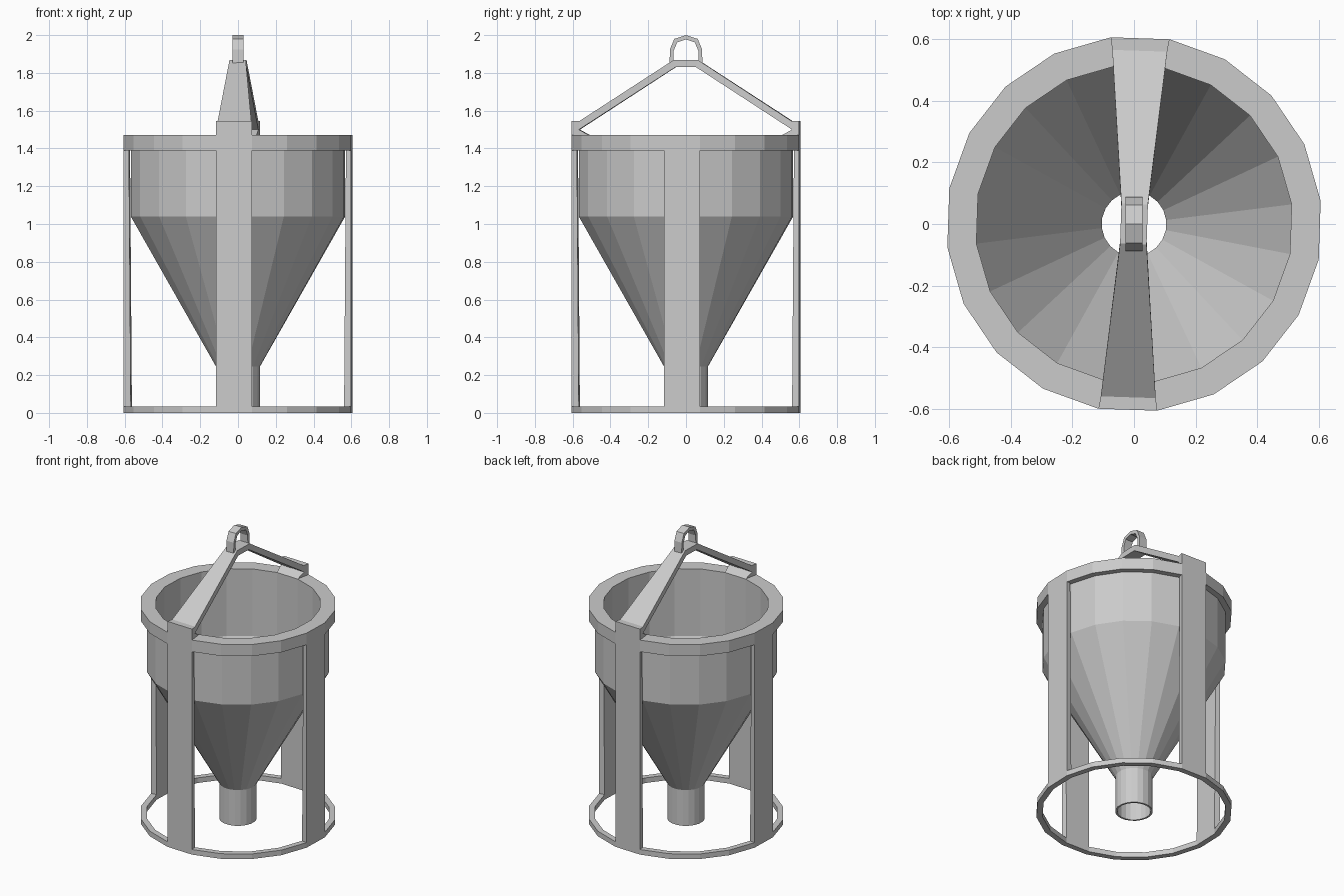
import bpy
from math import sin, cos, tan, radians, pi

if "Cube" in bpy.data.objects:
    bpy.data.objects.remove(bpy.data.objects["Cube"])

SIDES = 20
OFFSET = radians(7.1)          # first corner of the 20-sided rings
STEP = 2 * pi / SIDES
TWIST = OFFSET - STEP / 2      # direction of the facet nearest each axis


def add_mesh(name, verts, faces):
    mesh = bpy.data.meshes.new(name)
    mesh.from_pydata(verts, [], faces)
    mesh.update()
    obj = bpy.data.objects.new(name, mesh)
    bpy.context.collection.objects.link(obj)
    return obj


def polar(r, k, z):
    a = OFFSET + k * STEP
    return (r * cos(a), r * sin(a), z)


def lathe(name, profile):
    """Revolve a closed (radius, z) profile, listed counter-clockwise."""
    n = len(profile)
    verts = [polar(r, k, z) for k in range(SIDES) for r, z in profile]
    faces = []
    for k in range(SIDES):
        a, b = k * n, (k + 1) % SIDES * n
        for i in range(n):
            j = (i + 1) % n
            faces.append((a + i, b + i, b + j, a + j))
    return add_mesh(name, verts, faces)


def band(name, pairs):
    """Loft a strip: pairs of outer and inner (y, z, half width)."""
    verts, faces = [], []
    for (yo, zo, wo), (yi, zi, wi) in pairs:
        verts += [(-wo, yo, zo), (wo, yo, zo), (wi, yi, zi), (-wi, yi, zi)]
    last = 4 * (len(pairs) - 1)
    for s in range(0, last, 4):
        for i in range(4):
            j = (i + 1) % 4
            faces.append((s + i, s + j, s + 4 + j, s + 4 + i))
    faces += [(3, 2, 1, 0), (last, last + 1, last + 2, last + 3)]
    return add_mesh(name, verts, faces)


def mirrored(half):
    """Complete a symmetric list of section pairs across y = 0."""
    flip = [tuple((-y, z, w) for y, z, w in p) for p in reversed(half)]
    return half + [p for p in flip if p[0][0] != 0]


# Hopper: rim, cylinder, cone and open spout in one double-walled shell
lathe("hopper", [
    (0.61, 1.39), (0.61, 1.47), (0.515, 1.47), (0.515, 1.01),
    (0.105, 0.24), (0.105, 0.0), (0.117, 0.0), (0.117, 0.245),
    (0.572, 1.04), (0.572, 1.39)])

# Base ring
lathe("base_ring", [(0.572, 0), (0.61, 0), (0.61, 0.035), (0.572, 0.035)])

# Four legs, each one facet wide, between base ring and rim
for name, k in (("right", 0), ("back", 5), ("left", 10), ("front", 15)):
    verts = []
    for z, inner in ((0.035, 0.572), (1.39, 0.582)):
        verts += [polar(inner, k - 1, z), polar(0.61, k - 1, z),
                  polar(0.61, k, z), polar(inner, k, z)]
    add_mesh(name + "_leg", verts, [
        (0, 3, 2, 1), (4, 5, 6, 7), (0, 1, 5, 4),
        (1, 2, 6, 5), (2, 3, 7, 6), (3, 0, 4, 7)])

# Lifting strap over the top, tapering to the middle
edge = 0.61 * cos(STEP / 2)
t = tan(STEP / 2)
strap = band("lifting_strap", mirrored([
    ((-edge, 1.47, edge * t), (-0.51, 1.47, 0.51 * t)),
    ((-edge, 1.545, edge * t), (-0.565, 1.50, 0.565 * t)),
    ((-0.562, 1.545, 0.562 * t), (-0.564, 1.50, 0.564 * t)),
    ((-0.065, 1.868, 0.043), (-0.055, 1.83, 0.043))]))
strap.rotation_euler.z = TWIST

# Lifting eye
w = 0.028
band("lifting_eye", mirrored([
    ((-0.087, 1.847, w), (-0.066, 1.86, w)),
    ((-0.085, 1.925, w), (-0.065, 1.918, w)),
    ((-0.062, 1.98, w), (-0.046, 1.962, w)),
    ((0, 2.0, w), (0, 1.977, w))]))
